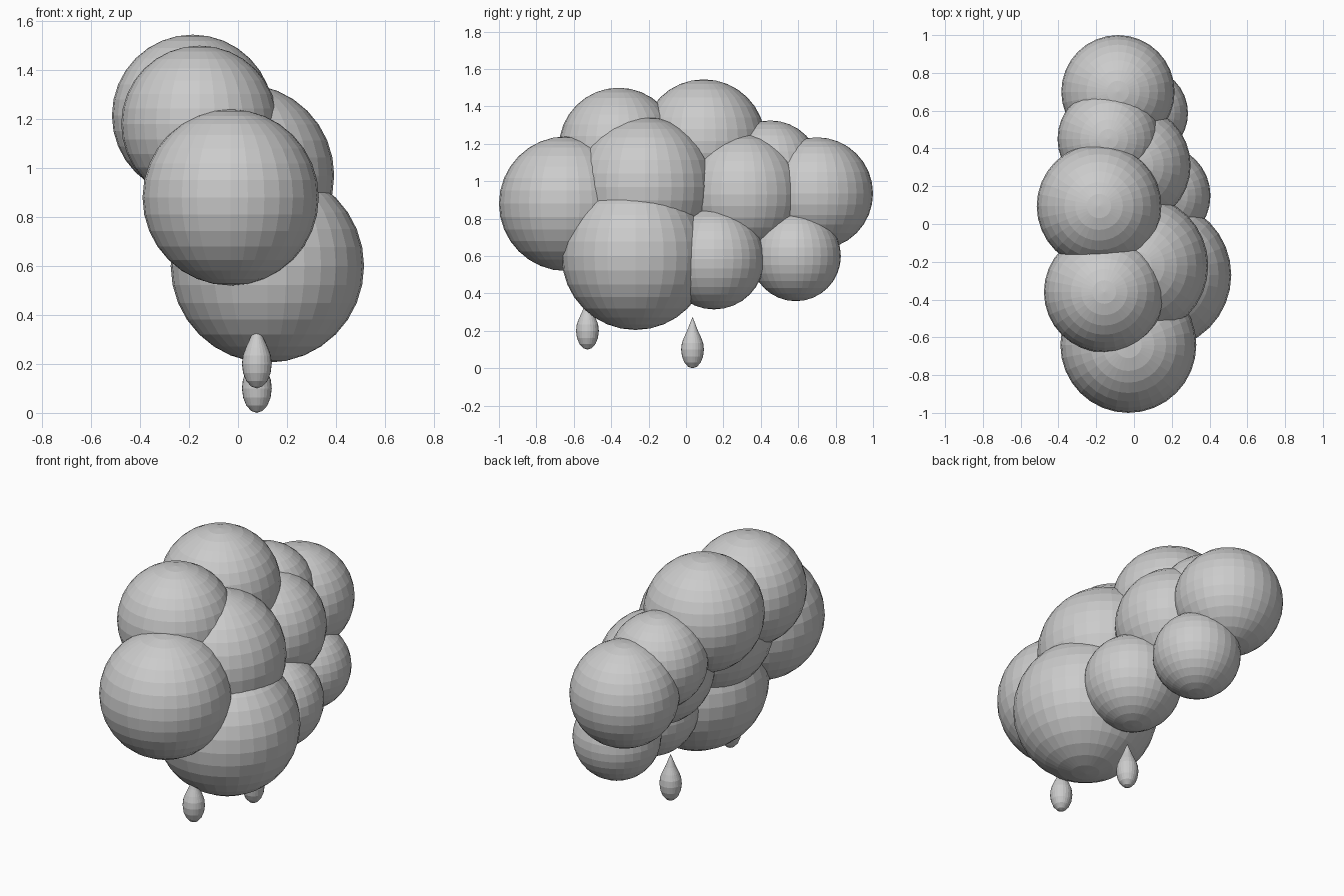
import bpy, bmesh, math

if "Cube" in bpy.data.objects:
    bpy.data.objects.remove(bpy.data.objects["Cube"])

grey = bpy.data.materials.new("cloud grey")
grey.diffuse_color = (0.6, 0.6, 0.6, 1)
grey.use_nodes = True
grey.node_tree.nodes["Principled BSDF"].inputs["Base Color"].default_value = grey.diffuse_color


def add_object(name, bm, location):
    mesh = bpy.data.meshes.new(name)
    bmesh.ops.recalc_face_normals(bm, faces=bm.faces)
    bm.to_mesh(mesh)
    bm.free()
    mesh.materials.append(grey)
    obj = bpy.data.objects.new(name, mesh)
    obj.location = location
    bpy.context.collection.objects.link(obj)
    return obj


# Cloud puffs: name, centre x, y, z, radius
puffs = [
    ("front_puff", -0.03, -0.64, 0.88, 0.36),
    ("lower_front_puff", 0.12, -0.27, 0.60, 0.395),
    ("upper_front_puff", -0.157, -0.36, 1.18, 0.32),
    ("top_puff", -0.185, 0.095, 1.215, 0.33),
    ("back_puff", -0.085, 0.70, 0.935, 0.30),
    ("upper_back_puff", -0.135, 0.45, 1.055, 0.27),
    ("middle_front_puff", 0.02, -0.22, 0.97, 0.373),
    ("middle_back_puff", -0.02, 0.31, 0.93, 0.32),
    ("lower_middle_puff", 0.135, 0.15, 0.585, 0.27),
    ("lower_back_puff", 0.045, 0.587, 0.60, 0.241),
]
for name, x, y, z, r in puffs:
    bm = bmesh.new()
    bmesh.ops.create_uvsphere(bm, u_segments=32, v_segments=16, radius=r)
    add_object(name, bm, (x, y, z))

# Raindrops: a teardrop profile (radius, height) turned about z
profile = [(0, 0), (0.023, 0.008), (0.043, 0.03), (0.056, 0.062), (0.061, 0.1),
           (0.057, 0.135), (0.045, 0.167), (0.028, 0.203), (0.014, 0.24), (0, 0.275)]


def raindrop(name, location):
    bm = bmesh.new()
    verts = [bm.verts.new((r, 0, z)) for r, z in profile]
    edges = [bm.edges.new(pair) for pair in zip(verts, verts[1:])]
    bmesh.ops.spin(bm, geom=verts + edges, cent=(0, 0, 0), axis=(0, 0, 1),
                   angle=math.tau, steps=24)
    bmesh.ops.remove_doubles(bm, verts=bm.verts, dist=0.0005)
    add_object(name, bm, location)


raindrop("middle_raindrop", (0.077, 0.035, 0))
raindrop("front_raindrop", (0.077, -0.527, 0.1))
